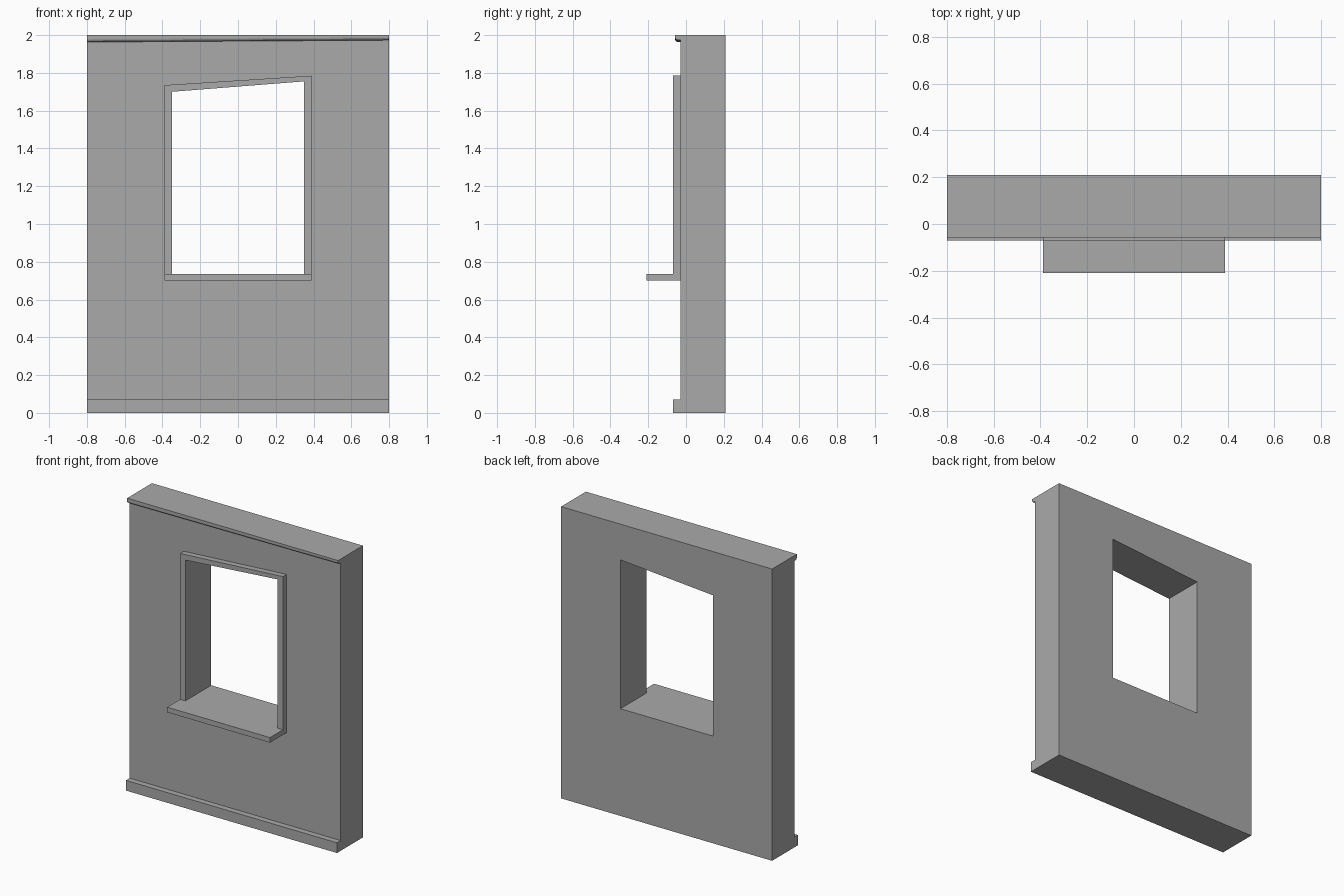
import bpy
import bmesh
from math import sin, cos, pi

cube = bpy.data.objects.get("Cube")
if cube:
    bpy.data.objects.remove(cube, do_unlink=True)

GREY = (0.4, 0.4, 0.4, 1.0)
plaster = bpy.data.materials.new("plain grey")
plaster.use_nodes = True
plaster.diffuse_color = GREY
plaster.node_tree.nodes["Principled BSDF"].inputs["Base Color"].default_value = GREY

FRONT, BACK = -0.03, 0.21
HALF, HEIGHT = 0.8, 2.0
SILL_TOP = 0.735


def finish(name, bm):
    bmesh.ops.recalc_face_normals(bm, faces=bm.faces)
    mesh = bpy.data.meshes.new(name)
    bm.to_mesh(mesh)
    bm.free()
    mesh.materials.append(plaster)
    obj = bpy.data.objects.new(name, mesh)
    bpy.context.collection.objects.link(obj)
    return obj


def loft(name, start, end, closed_ring=False):
    """Join two matching outlines and cap both ends."""
    bm = bmesh.new()
    a = [bm.verts.new(p) for p in start]
    b = [bm.verts.new(p) for p in end]
    n = len(a)
    for i in range(n):
        j = (i + 1) % n
        bm.faces.new((a[i], a[j], b[j], b[i]))
    bm.faces.new(a)
    bm.faces.new(b)
    return finish(name, bm)


def box(name, half, y0, y1, z0, z1):
    outline = [(y0, z0), (y1, z0), (y1, z1), (y0, z1)]
    return loft(name, [(-half, y, z) for y, z in outline],
                [(half, y, z) for y, z in outline])


def pierced_slab(name, outer, inner, y0, y1):
    """Slab along y with an opening of the same corner count."""
    bm = bmesh.new()
    loops = [[bm.verts.new((x, y, z)) for x, z in pts]
             for pts, y in ((outer, y0), (inner, y0), (inner, y1), (outer, y1))]
    n = len(outer)
    for k in range(4):
        a, b = loops[k], loops[(k + 1) % 4]
        for i in range(n):
            j = (i + 1) % n
            bm.faces.new((a[i], a[j], b[j], b[i]))
    return finish(name, bm)


# Wall with a slanted-top window opening
opening = [(-0.35, SILL_TOP), (0.35, SILL_TOP), (0.35, 1.755), (-0.35, 1.70)]
wall = [(-HALF, 0), (HALF, 0), (HALF, HEIGHT), (-HALF, HEIGHT)]
pierced_slab("wall", wall, opening, FRONT, BACK)

# Raised window surround: two jambs and a slanted head
surround = [(-0.39, SILL_TOP), (-0.39, 1.735), (0.39, 1.785), (0.39, SILL_TOP),
            opening[1], opening[2], opening[3], opening[0]]
loft("window_surround", [(x, -0.07, z) for x, z in surround],
     [(x, FRONT, z) for x, z in surround])

# Projecting sill and base strip
box("window_sill", 0.39, -0.21, FRONT, 0.70, SILL_TOP)
box("base_strip", HALF, -0.07, FRONT, 0, 0.07)

# Top moulding with a rounded, slightly sloping underside
curve = [(-0.038 - 0.02 * cos(t * pi / 8), 1.978 - 0.015 * sin(t * pi / 8))
         for t in range(5)]


def moulding_end(x, lift):
    lower = [(x, y, z + lift) for y, z in curve + [(FRONT, curve[-1][1])]]
    return [(x, FRONT, HEIGHT), (x, curve[0][0], HEIGHT)] + lower


loft("top_moulding", moulding_end(-HALF, 0), moulding_end(HALF, 0.01))
